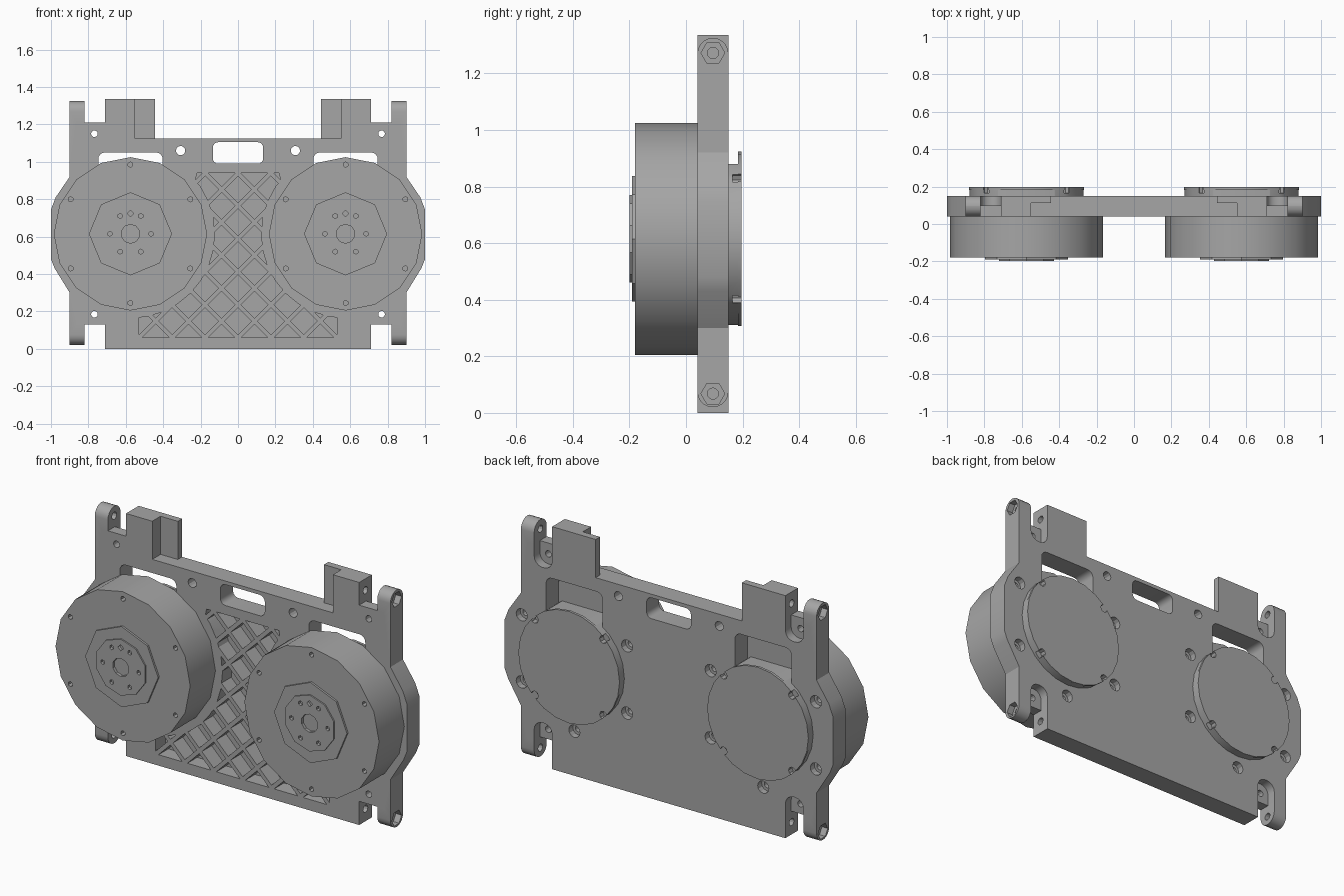
import bpy, bmesh, math
from mathutils import Vector

old = bpy.data.objects.get("Cube")
if old:
    bpy.data.objects.remove(old, do_unlink=True)

grey = bpy.data.materials.new("machined grey")
grey.use_nodes = True
grey.diffuse_color = (0.38, 0.38, 0.38, 1)
grey.node_tree.nodes["Principled BSDF"].inputs["Base Color"].default_value = (0.38, 0.38, 0.38, 1)

FRONT, BACK = 0.04, 0.15
MX, MZ = 0.575, 0.615


def prism(name, pts, a, b, axis="y"):
    """Extrude a 2D outline, (x, z) along y or (y, z) along x, from a to b."""
    bm = bmesh.new()
    place = (lambda p, d: (p[0], d, p[1])) if axis == "y" else (lambda p, d: (d, p[0], p[1]))
    low = [bm.verts.new(place(p, a)) for p in pts]
    high = [bm.verts.new(place(p, b)) for p in pts]
    bm.faces.new(low)
    bm.faces.new(high[::-1])
    n = len(pts)
    for i in range(n):
        j = (i + 1) % n
        bm.faces.new((low[j], low[i], high[i], high[j]))
    bmesh.ops.recalc_face_normals(bm, faces=bm.faces)
    me = bpy.data.meshes.new(name)
    bm.to_mesh(me)
    bm.free()
    me.materials.append(grey)
    ob = bpy.data.objects.new(name, me)
    bpy.context.scene.collection.objects.link(ob)
    return ob


def ngon(cx, cz, r, n=12, start=90):
    return [(cx + r * math.cos(math.radians(start + 360 * i / n)),
             cz + r * math.sin(math.radians(start + 360 * i / n))) for i in range(n)]


def box(x0, x1, z0, z1):
    return [(x0, z0), (x1, z0), (x1, z1), (x0, z1)]


def rounded(x0, x1, z0, z1, r, n=4):
    pts = []
    for cx, cz, s in ((x1 - r, z1 - r, 0), (x0 + r, z1 - r, 90),
                      (x0 + r, z0 + r, 180), (x1 - r, z0 + r, 270)):
        for i in range(n + 1):
            t = math.radians(s + 90 * i / n)
            pts.append((cx + r * math.cos(t), cz + r * math.sin(t)))
    return pts


def combine(ob, tool, op="DIFFERENCE"):
    """Apply a boolean and drop the tool."""
    m = ob.modifiers.new("bool", "BOOLEAN")
    m.operation, m.solver, m.object = op, "EXACT", tool
    dg = bpy.context.evaluated_depsgraph_get()
    new = bpy.data.meshes.new_from_object(ob.evaluated_get(dg))
    ob.modifiers.clear()
    ob.data = new
    bpy.data.objects.remove(tool, do_unlink=True)


def cut(ob, pts, a, b, axis="y"):
    combine(ob, prism("cutter", pts, a, b, axis))


def smooth(ob, angle=30):
    bpy.ops.object.select_all(action="DESELECT")
    ob.select_set(True)
    bpy.context.view_layer.objects.active = ob
    bpy.ops.object.shade_smooth_by_angle(angle=math.radians(angle))


# Base plate: right half of the outline, mirrored
half = [(0.71, 0), (0.71, 0.13), (0.86, 0.13), (0.9, 0.3), (0.98, 0.43), (1, 0.48),
        (1, 0.745), (0.975, 0.81), (0.9, 0.92), (0.86, 1.21), (0.71, 1.21),
        (0.71, 1.335), (0.445, 1.335), (0.445, 1.125)]
plate = prism("base_plate", half + [(-x, z) for x, z in half[::-1]], FRONT, BACK)

for s in (-1, 1):
    # Mounting arm with rounded ends
    arm = rounded(FRONT, BACK, 0.02, 1.325, 0.0549, 5)
    a, b = sorted((s * 0.82, s * 0.9))
    combine(plate, prism("arm", arm, a, b, "x"), "UNION")

for s in (-1, 1):
    # Tower step on the front
    a, b = sorted((s * 0.40, s * 0.55))
    cut(plate, box(a, b, 1.125, 1.4), 0, 0.112)
    # Slots behind the lugs, with lug holes
    a, b = sorted((s * 0.71, s * 0.82))
    cut(plate, rounded(a, b, 1.095, 1.5, 0.05), 0.1, 0.2)
    cut(plate, rounded(a, b, -0.2, 0.24, 0.05), 0.1, 0.2)
    for z in (0.185, 1.15):
        cut(plate, ngon(s * 0.768, z, 0.018), 0, 0.2)
    cut(plate, ngon(s * 0.307, 1.06, 0.025), 0, 0.2)
    # Cross bolts with hexagonal seats
    for z in (0.068, 1.272):
        a, b = sorted((s * 0.6, s * 1.1))
        cut(plate, ngon(0.095, z, 0.02), a, b, "x")
        a, b = sorted((s * 0.865, s * 1.1))
        cut(plate, ngon(0.095, z, 0.042, 6, 0), a, b, "x")
    # Window above the motor, and the motor bore
    x = s * MX
    cut(plate, rounded(x - 0.172, x + 0.172, 0.8, 1.05, 0.035), 0, 0.2)
    # Counterbored motor screws
    for k in range(1, 6):
        t = math.radians(90 + 60 * k)
        hx, hz = x + 0.37 * math.cos(t), MZ + 0.37 * math.sin(t)
        cut(plate, ngon(hx, hz, 0.034), 0.115, 0.2)
        cut(plate, ngon(hx, hz, 0.018), 0, 0.2)

# Carrying handle slot
cut(plate, rounded(-0.135, 0.135, 0.99, 1.105, 0.03), 0, 0.2)

# Lattice pocket: a trapezoid region less the motor circles, less diagonal ribs
pocket = prism("pocket", [(-0.53, 0.06), (0.53, 0.06), (0.53, 0.17), (0.3, 0.5), (0.22, 0.94),
                          (-0.22, 0.94), (-0.3, 0.5), (-0.53, 0.17)], 0, 0.125)
for s in (-1, 1):
    cut(pocket, ngon(s * MX, MZ, 0.452, 32), -0.1, 0.3)
pitch, w = 0.176, 0.016
for s in (-1, 1):
    for k in range(-3, 9):
        c = 0.06 + k * pitch
        cut(pocket, [(s * -1, c - 1 - w), (s * 1, c + 1 - w), (s * 1, c + 1 + w), (s * -1, c - 1 + w)],
            -0.1, 0.3)
combine(plate, pocket)
smooth(plate, 25)

for s, side in ((1, "left"), (-1, "right")):
    x = s * MX
    # Motor housing with front screw holes
    body = prism(side + "_motor_housing", ngon(x, MZ, 0.41, 16), -0.18, FRONT)
    for k in range(6):
        t = math.radians(90 + 60 * k)
        cut(body, ngon(x + 0.37 * math.cos(t), MZ + 0.37 * math.sin(t), 0.014, 6), -0.3, -0.15)
    smooth(body)
    # Output hub with bolt circle and centre bore
    hub = prism(side + "_hub", ngon(x, MZ, 0.222, 8), -0.191, -0.17)
    face = prism(side + "_hub_face", ngon(x, MZ, 0.155, 10), -0.199, -0.18)
    for part in (hub, face):
        cut(part, ngon(x, MZ, 0.05, 10), -0.3, -0.183)
        for k in range(6):
            t = math.radians(60 * k)
            cut(part, ngon(x + 0.11 * math.cos(t), MZ + 0.11 * math.sin(t), 0.013, 6), -0.3, -0.183)
        cut(part, ngon(x, MZ + 0.108, 0.017, 4), -0.3, -0.183)
    # Rear body, flattened on top, and notched rear cap
    rear = prism(side + "_rear_body", ngon(x, MZ, 0.305, 24), FRONT, 0.185)
    cut(rear, box(x - 0.5, x + 0.5, 0.88, 1.2), 0, 0.3)
    cap = prism(side + "_rear_cap", ngon(x, MZ, 0.308, 24), 0.183, 0.197)
    for part in (rear, cap):
        for k in range(4):
            t = math.radians(45 + 90 * k)
            cut(part, ngon(x + 0.295 * math.cos(t), MZ + 0.295 * math.sin(t), 0.022, 8), 0.165, 0.3)
        smooth(part)
